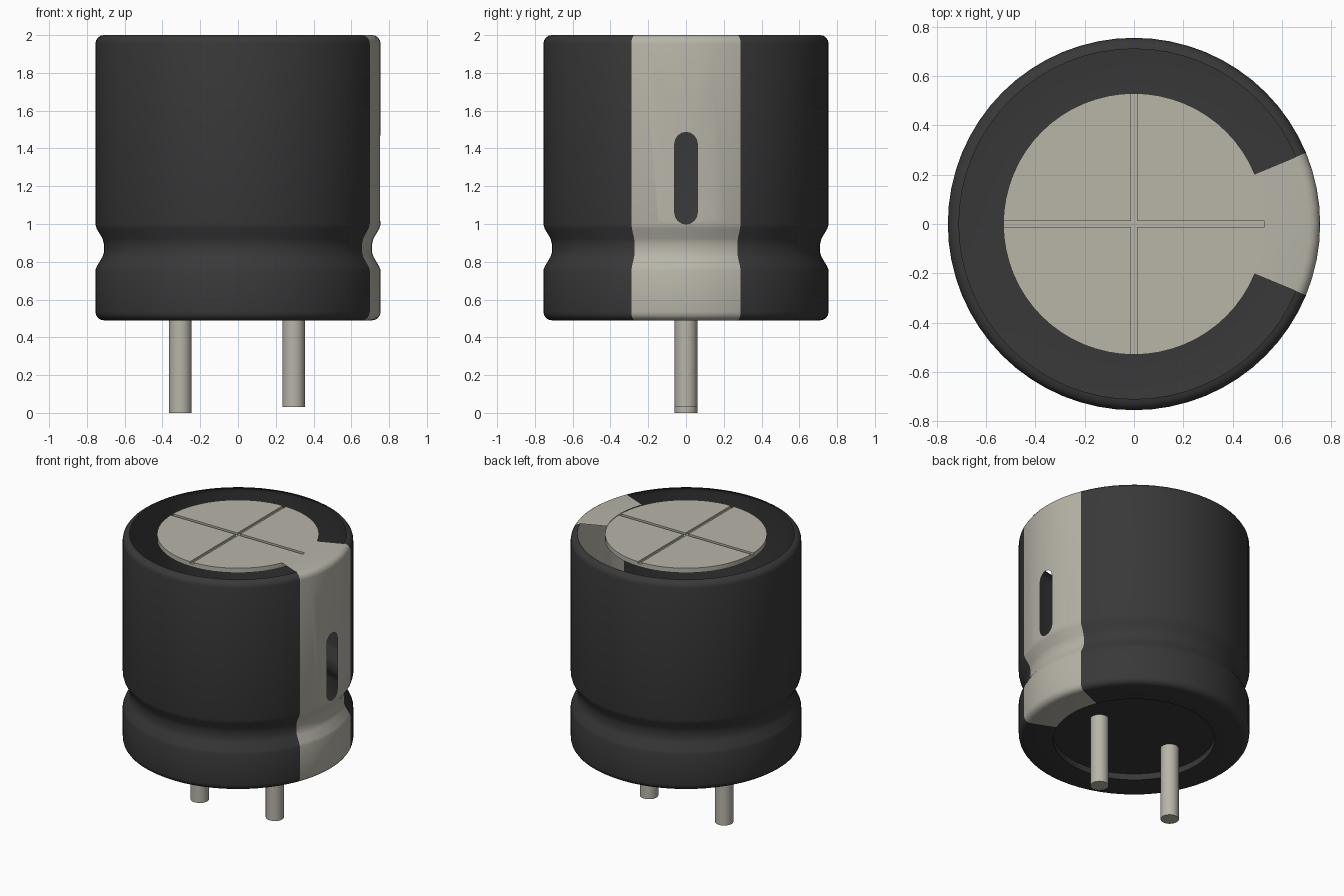
import bpy, bmesh, math
from mathutils import Vector

cube = bpy.data.objects.get("Cube")
if cube:
    bpy.data.objects.remove(cube, do_unlink=True)


def material(name, rgb):
    m = bpy.data.materials.new(name)
    m.use_nodes = True
    m.diffuse_color = (*rgb, 1)
    bsdf = m.node_tree.nodes["Principled BSDF"]
    bsdf.inputs["Base Color"].default_value = (*rgb, 1)
    bsdf.inputs["Roughness"].default_value = 0.6
    return m


DARK = material("charcoal sleeve", (0.040, 0.040, 0.040))
LIGHT = material("warm grey metal", (0.479, 0.462, 0.395))

R, INNER, BOTTOM, TOP, FILLET = 0.755, 0.53, 0.49, 2.0, 0.045
HALF = math.radians(22.5)   # half angle of the light stripe


def finish(name, bm, mat):
    mesh = bpy.data.meshes.new(name)
    bm.to_mesh(mesh)
    bm.free()
    mesh.materials.append(mat)
    ob = bpy.data.objects.new(name, mesh)
    bpy.context.collection.objects.link(ob)
    bpy.ops.object.select_all(action='DESELECT')
    ob.select_set(True)
    bpy.context.view_layer.objects.active = ob
    bpy.ops.object.shade_smooth_by_angle(angle=math.radians(35))
    return ob


def lathe(profile, a0, a1, steps):
    """Sweep an (r, z) profile around z between two angles."""
    bm = bmesh.new()
    rings = []
    for i in range(steps + 1):
        a = a0 + (a1 - a0) * i / steps
        rings.append([bm.verts.new((r * math.cos(a), r * math.sin(a), z)) for r, z in profile])
    for p, q in zip(rings, rings[1:]):
        for j in range(len(profile) - 1):
            bm.faces.new((p[j], q[j], q[j + 1], p[j + 1]))
    bmesh.ops.remove_doubles(bm, verts=bm.verts[:], dist=1e-5)
    return bm


def fillet(z, start):
    """Quarter-round corner of the wall."""
    return [(R - FILLET + FILLET * math.cos(start + k * math.pi / 8),
             z + FILLET * math.sin(start + k * math.pi / 8)) for k in range(5)]


# Outer wall profile with its crimped groove, from the bottom opening upwards
groove = [(R, 0.755), (0.748, 0.775), (0.718, 0.825), (0.71, 0.85),
          (0.71, 0.895), (0.718, 0.925), (0.748, 0.975), (R, 1.0)]
wall = ([(INNER, BOTTOM)] + fillet(BOTTOM + FILLET, -math.pi / 2) + groove
        + fillet(TOP - FILLET, 0))

# Thin dark sleeve, open at the top
finish("sleeve", lathe(wall, HALF, 2 * math.pi - HALF, 56), DARK)

# Light stripe, which also folds over the top
bm = lathe(wall + [(INNER, TOP)], -HALF, HALF, 8)

# Rounded vertical slot cut through the stripe
SLOT_R, Z0, Z1 = 0.06, 1.06, 1.425
outline = [(SLOT_R * math.cos(k * math.pi / 8),
            (Z1 if k <= 8 else Z0) + SLOT_R * math.sin(k * math.pi / 8)) for k in range(9)]
outline += [(-y, Z0 + Z1 - z) for y, z in outline]
edges = list(zip(outline, outline[1:] + outline[:1]))
for (y0, z0), (y1, z1) in edges:
    faces = [f for f in bm.faces
             if 1.0 < f.calc_center_median().z < 1.95 and abs(f.calc_center_median().y) < 0.15]
    geom = list({e for f in faces for e in f.edges} | {v for f in faces for v in f.verts}) + faces
    bmesh.ops.bisect_plane(bm, geom=geom, dist=1e-6, plane_co=(0, y0, z0),
                           plane_no=Vector((0, z1 - z0, y0 - y1)).normalized())


def in_slot(c):
    return all((y1 - y0) * (c.z - z0) - (z1 - z0) * (c.y - y0) > 0
               for (y0, z0), (y1, z1) in edges)


bmesh.ops.delete(bm, geom=[f for f in bm.faces if in_slot(f.calc_center_median())],
                 context='FACES')
finish("stripe", bm, LIGHT)

# Recessed plug closing the bottom
PLUG_Z = 0.535
finish("bottom_plug", lathe([(0, PLUG_Z), (INNER, PLUG_Z), (INNER, BOTTOM)], 0, 2 * math.pi, 64), DARK)


def cylinder(radius, z0, z1, x, segments):
    bm = bmesh.new()
    bmesh.ops.create_cone(bm, cap_ends=True, segments=segments, radius1=radius,
                          radius2=radius, depth=z1 - z0)
    bmesh.ops.translate(bm, verts=bm.verts[:], vec=(x, 0, (z0 + z1) / 2))
    return bm


# Top vent disc: four raised quadrants leave a cross-shaped groove
SCORE = 0.012
bm = cylinder(INNER, 1.963, 1.983, 0, 64)
for axis in (Vector((1, 0, 0)), Vector((0, 1, 0))):
    for side in (-SCORE, SCORE):
        bmesh.ops.bisect_plane(bm, geom=bm.verts[:] + bm.edges[:] + bm.faces[:], dist=1e-6,
                               plane_co=axis * side, plane_no=axis)
quads = []
for f in bm.faces:
    c = f.calc_center_median()
    if f.normal.z > 0.9 and abs(c.x) > SCORE * 1.5 and abs(c.y) > SCORE * 1.5:
        quads.append(f)
new = bmesh.ops.extrude_face_region(bm, geom=quads)["geom"]
bmesh.ops.translate(bm, verts=[v for v in new if isinstance(v, bmesh.types.BMVert)],
                    vec=(0, 0, 0.014))
finish("vent_disc", bm, LIGHT)

# Two leads, one longer than the other
for name, x, z in (("long_lead", -0.305, 0.0), ("short_lead", 0.295, 0.03)):
    finish(name, cylinder(0.06, z, PLUG_Z, x, 32), LIGHT)
